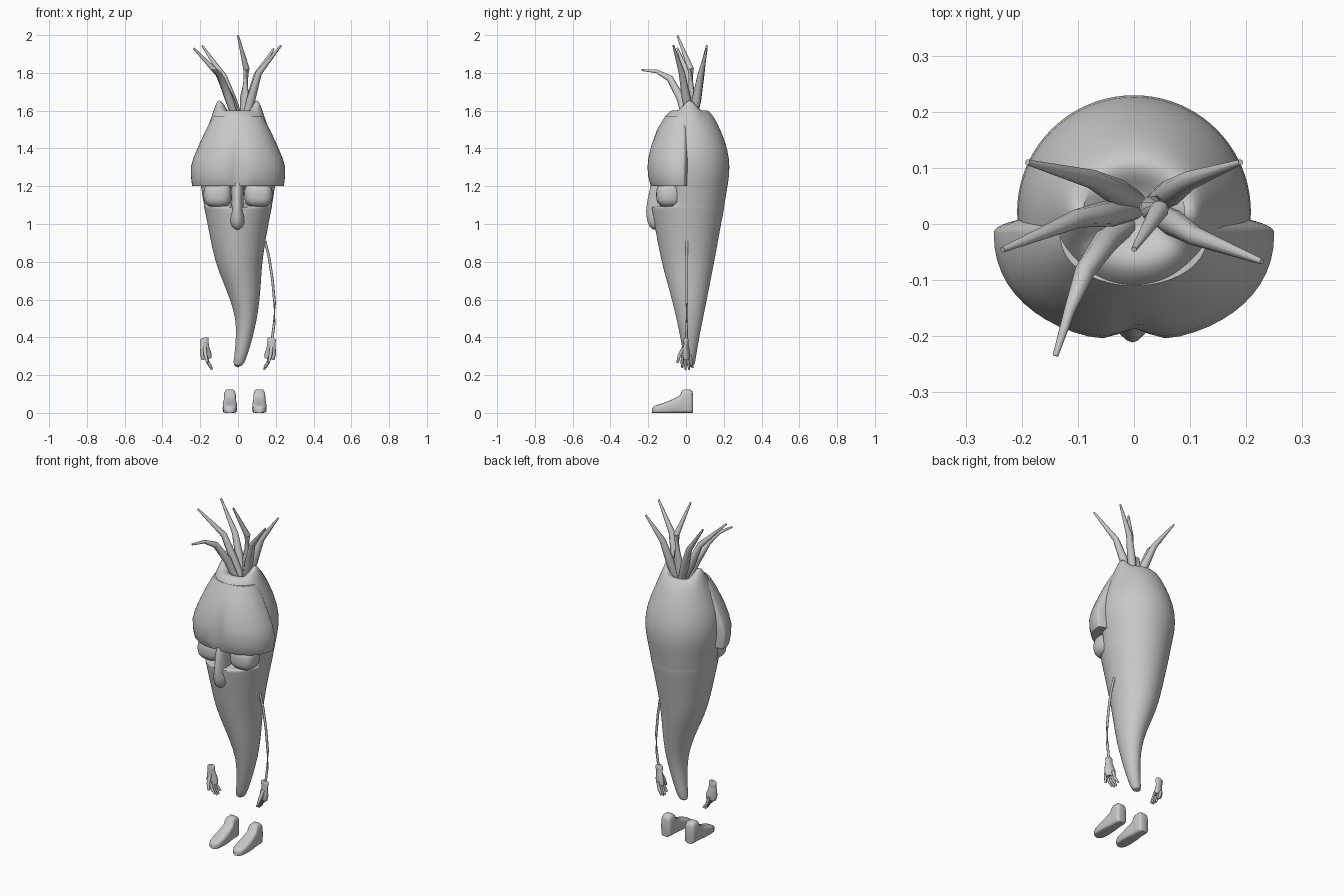
import bpy, bmesh, math
from mathutils import Vector

cube = bpy.data.objects.get("Cube")
if cube:
    bpy.data.objects.remove(cube, do_unlink=True)

grey = bpy.data.materials.new("plain_grey")
grey.use_nodes = True
colour = (0.58, 0.58, 0.58, 1)
grey.diffuse_color = colour
grey.node_tree.nodes["Principled BSDF"].inputs["Base Color"].default_value = colour


def loft(name, rings, subdivide=0, sharp=50):
    """Skin a list of closed rings, cap both ends and shade it smooth."""
    bm = bmesh.new()
    rows = [[bm.verts.new(p) for p in ring] for ring in rings]
    n = len(rows[0])
    for a, b in zip(rows, rows[1:]):
        for i in range(n):
            j = (i + 1) % n
            bm.faces.new((a[i], a[j], b[j], b[i]))
    bm.faces.new(rows[0][::-1])
    bm.faces.new(rows[-1])
    bmesh.ops.recalc_face_normals(bm, faces=bm.faces)
    mesh = bpy.data.meshes.new(name)
    bm.to_mesh(mesh)
    bm.free()
    mesh.materials.append(grey)
    obj = bpy.data.objects.new(name, mesh)
    bpy.context.collection.objects.link(obj)
    if subdivide:
        obj.modifiers.new("smooth", "SUBSURF").levels = subdivide
        obj.modifiers["smooth"].render_levels = subdivide
    bpy.ops.object.select_all(action="DESELECT")
    obj.select_set(True)
    bpy.context.view_layer.objects.active = obj
    bpy.ops.object.shade_smooth_by_angle(angle=math.radians(sharp))
    return obj


def angles(n):
    return [2 * math.pi * i / n for i in range(n)]


def oval(z, cx, rx, front, back, n=40, lift=0, clamp=-1):
    """Horizontal ring; lift raises its two sides, clamp flattens its front."""
    cy, ry = (front + back) / 2, (back - front) / 2
    return [Vector((cx + rx * math.cos(t), max(clamp, cy + ry * math.sin(t)),
                    z + lift * max(0, math.cos(2 * t)) ** 2)) for t in angles(n)]


def tube(name, points, radii, n=10, flat=1):
    """Tapered tube through points; flat squashes it sideways."""
    pts = [Vector(p) for p in points]
    rings = []
    for i, (p, r) in enumerate(zip(pts, radii)):
        way = pts[min(i + 1, len(pts) - 1)] - pts[max(i - 1, 0)]
        turn = way.to_track_quat("Z", "Y")
        rings.append([p + turn @ Vector((r * flat * math.cos(t), r * math.sin(t), 0))
                      for t in angles(n)])
    return loft(name, rings)


def ball(name, centre, radii, power=1.0):
    """Ellipsoid; a power below one makes it boxier."""
    def bend(v):
        return math.copysign(abs(v) ** power, v)
    rings = []
    for k in range(1, 16):
        u = math.pi * k / 16 - math.pi / 2
        rings.append([Vector(centre) + Vector((radii[0] * bend(math.cos(u)) * bend(math.cos(t)),
                                               radii[1] * bend(math.cos(u)) * bend(math.sin(t)),
                                               radii[2] * bend(math.sin(u)))) for t in angles(28)])
    return loft(name, rings)


# Root-shaped body with a recess for the eyes and a hollow crown
lower = [(.24, -.003, .026, .0, .045), (.3, .015, .034, -.012, .053), (.4, .034, .044, -.03, .07),
         (.5, .045, .056, -.05, .09), (.6, .037, .078, -.075, .11), (.7, .02, .102, -.102, .13),
         (.8, .003, .125, -.13, .15), (.94, 0, .15, -.157, .175), (1.07, 0, .176, -.182, .2)]
rings = [oval(*row) for row in lower]
rings += [oval(1.09, 0, .18, -.184, .203), oval(1.093, 0, .18, -.183, .203, clamp=-.17),
          oval(1.095, 0, .18, -.183, .203, clamp=-.05),
          oval(1.2, 0, .197, -.185, .22, clamp=-.05), oval(1.22, 0, .2, -.185, .224)]
upper = [(1.3, .213, -.188, .234), (1.4, .203, -.185, .222), (1.5, .165, -.15, .183)]
rings += [oval(z, 0, rx, f, b) for z, rx, f, b in upper]
rings += [oval(1.57, 0, .134, -.112, .147, lift=.015), oval(1.6, 0, .115, -.085, .12, lift=.05),
          oval(1.605, 0, .092, -.06, .1, lift=.06), oval(1.59, 0, .062, -.03, .075, lift=.02),
          oval(1.565, 0, .03, -.01, .05)]
loft("body", rings, 1)


# Heavy two-lobed brow over the eyes
def brow_ring(z, rx, front, back, cleft):
    ring = []
    for t in angles(56):
        x, s = rx * math.cos(t), math.sin(t)
        y = -.015 + (back + .015) * s if s > 0 else -.015 + (front + .015) * abs(s) ** .9
        if s < 0:
            y += cleft * math.exp(-(x / .035) ** 2)
        ring.append(Vector((x, y, z)))
    return ring


brow = [(1.2, .241, -.19, .02, .012), (1.204, .243, -.193, .02, .014), (1.25, .249, -.206, .022, .022),
        (1.3, .25, -.21, .025, .024), (1.35, .236, -.206, .03, .02), (1.42, .206, -.188, .03, .01),
        (1.5, .169, -.153, .03, 0), (1.57, .132, -.11, .03, 0)]
loft("brow", [brow_ring(*row) for row in brow])

# Eyes
for side, label in ((1, "left"), (-1, "right")):
    ball(label + "_eye", (side * .108, -.088, 1.155), (.075, .07, .067), .72)

# Nose: narrow bridge ending in a round bulb
nose = [(.972, .018, -.175), (.985, .035, -.192), (1.01, .044, -.203), (1.04, .042, -.209),
        (1.07, .034, -.211), (1.12, .032, -.205), (1.17, .034, -.194), (1.215, .036, -.185)]
loft("nose", [oval(z, -.003, rx, f, -.04, 24) for z, rx, f in nose])

# Leaves sprouting from the crown
leaves = [((-.075, .08, 1.78), (-.19, .11, 1.945)), ((.1, .078, 1.79), (.19, .11, 1.93)),
          ((.11, -.022, 1.8), (.228, -.067, 1.945)), ((-.1, .01, 1.79), (-.234, -.046, 1.93)),
          ((.045, .025, 1.82), (0, -.045, 1.997))]
for i, (mid, tip) in enumerate(leaves):
    root = Vector((.02, .025, 1.55)) + Vector((mid[0], mid[1], 0)) * .15
    low = root.lerp(Vector(mid), .45)
    tube(f"leaf_{i + 1}", [root, low, mid, tip], [.018, .024, .017, .005])
tube("drooping_leaf", [(-.01, .0, 1.55), (-.05, -.03, 1.67), (-.088, -.085, 1.77),
                       (-.115, -.155, 1.808), (-.14, -.235, 1.815)], [.018, .023, .018, .01, .005])

# Single thin arm on the left
tube("left_arm", [(.143, .004, .91), (.165, .004, .82), (.183, .004, .7), (.194, .004, .58),
                  (.192, .004, .48), (.18, .002, .385)], [.007] * 6, 8)


# Hands: cuff, palm, thumb and four fingers
def hand(label, s):
    tube(label + "_palm", [(s * .18, 0, .398), (s * .178, 0, .39), (s * .177, 0, .372),
                           (s * .176, 0, .35), (s * .172, .002, .315), (s * .166, .004, .285)],
         [.016, .024, .022, .024, .032, .028], 14, .55)
    for k in range(4):
        y = -.018 + .014 * k
        end = .222 + .012 * abs(k - 1.5)
        tube(f"{label}_finger_{k + 1}", [(s * .17, y, .305), (s * .158, y * 1.15, .265),
                                         (s * .138, y * 1.3 + .004, end)], [.008, .0085, .005], 8)
    tube(label + "_thumb", [(s * .176, -.012, .345), (s * .172, -.035, .305),
                            (s * .162, -.046, .265)], [.01, .01, .006], 8)


hand("left", 1)
hand("right", -1)


# Shoes: rounded sections from heel to toe
def shoe(label, cx):
    stations = [(.037, .1, .02), (.033, .115, .028), (.02, .125, .032), (-.01, .125, .032),
                (-.022, .118, .032), (-.032, .093, .033), (-.07, .072, .037), (-.12, .052, .038),
                (-.155, .042, .034), (-.172, .034, .025), (-.179, .026, .012)]
    rings = []
    for y, top, w in stations:
        ring = []
        for t in angles(20):
            c, s = math.cos(t), math.sin(t)
            x = w * math.copysign(abs(c) ** .5, c)
            z = top / 2 + top / 2 * math.copysign(abs(s) ** (.6 if s > 0 else .3), s)
            ring.append(Vector((cx + x, y, z)))
        rings.append(ring)
    loft(label + "_shoe", rings)


shoe("left", .113)
shoe("right", -.043)
